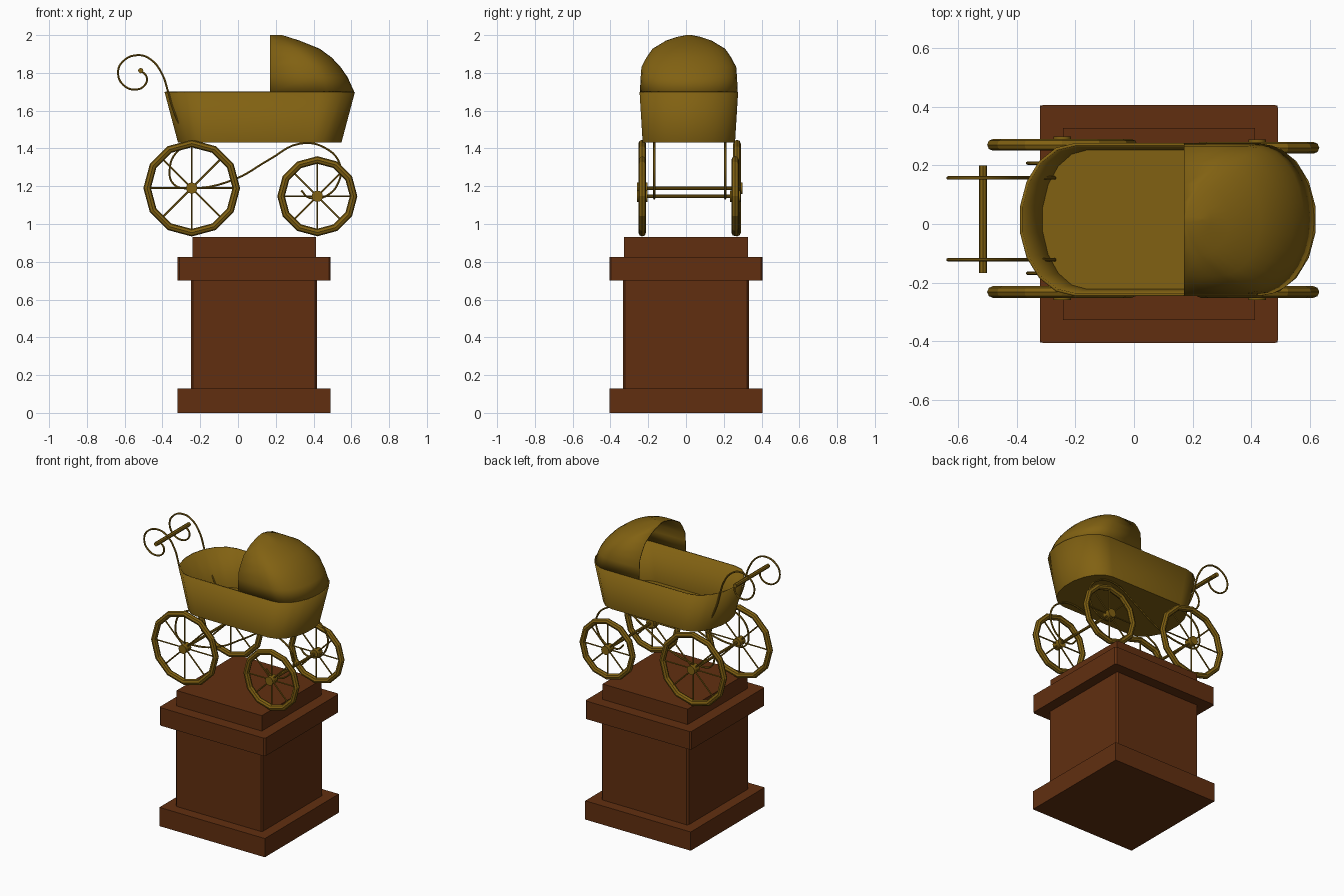
import bpy, bmesh
from math import pi, sin, cos
from mathutils import Vector

if "Cube" in bpy.data.objects:
    bpy.data.objects.remove(bpy.data.objects["Cube"])

YC = 0.015   # centre line of the carriage


def material(name, rgb):
    m = bpy.data.materials.new(name)
    m.diffuse_color = (*rgb, 1)
    m.use_nodes = True
    m.node_tree.nodes["Principled BSDF"].inputs["Base Color"].default_value = m.diffuse_color
    return m


BRASS = material("brass", (0.22, 0.12, 0.006))
BROWN = material("brown_stone", (0.12, 0.028, 0.005))


def finish(name, mat, smooth=False):
    o = bpy.context.object
    o.name = name
    o.data.materials.clear()
    o.data.materials.append(mat)
    if smooth:
        bpy.ops.object.shade_smooth_by_angle(angle=0.6)
    return o


def block(name, half, z0, z1, chamfer=0.0):
    bpy.ops.mesh.primitive_cube_add(size=1, location=(0.085, 0, (z0 + z1) / 2))
    o = finish(name, BROWN)
    o.data.transform(((2 * half, 0, 0, 0), (0, 2 * half, 0, 0), (0, 0, z1 - z0, 0), (0, 0, 0, 1)))
    if chamfer:
        bm = bmesh.new()
        bm.from_mesh(o.data)
        edges = [e for e in bm.edges if abs(e.verts[0].co.z - e.verts[1].co.z) > 0.01]
        bmesh.ops.bevel(bm, geom=edges, offset=chamfer, segments=1, affect='EDGES')
        bm.to_mesh(o.data)
        bm.free()


def rod(name, a, b, r, sides=8):
    a, b = Vector(a), Vector(b)
    d = b - a
    bpy.ops.mesh.primitive_cylinder_add(vertices=sides, radius=r, depth=d.length,
                                        location=(a + b) / 2,
                                        rotation=d.to_track_quat('Z', 'Y').to_euler())
    return finish(name, BRASS, True)


def loft(name, rings, closed, cap, thickness):
    bm = bmesh.new()
    vs = [[bm.verts.new(p) for p in r] for r in rings]
    n = len(rings[0])
    for lo, hi in zip(vs, vs[1:]):
        for i in range(n if closed else n - 1):
            j = (i + 1) % n
            bm.faces.new((lo[i], lo[j], hi[j], hi[i]))
    bm.faces.new(vs[cap])
    bmesh.ops.recalc_face_normals(bm, faces=bm.faces)
    me = bpy.data.meshes.new(name)
    bm.to_mesh(me)
    bm.free()
    o = bpy.data.objects.new(name, me)
    bpy.context.collection.objects.link(o)
    bpy.ops.object.select_all(action='DESELECT')
    bpy.context.view_layer.objects.active = o
    o.select_set(True)
    finish(name, BRASS, True)
    s = o.modifiers.new("shell", 'SOLIDIFY')
    s.thickness, s.offset = thickness, 0


def tube(name, pts, y, r):
    cu = bpy.data.curves.new(name, 'CURVE')
    cu.dimensions = '3D'
    cu.bevel_depth, cu.bevel_resolution, cu.resolution_u = r, 1, 5
    cu.use_fill_caps = True
    sp = cu.splines.new('BEZIER')
    sp.bezier_points.add(len(pts) - 1)
    for bp, (x, z) in zip(sp.bezier_points, pts):
        bp.co = (x, y, z)
        bp.handle_left_type = bp.handle_right_type = 'AUTO'
    o = bpy.data.objects.new(name, cu)
    bpy.context.collection.objects.link(o)
    bpy.ops.object.select_all(action='DESELECT')
    bpy.context.view_layer.objects.active = o
    o.select_set(True)
    bpy.ops.object.convert(target='MESH')
    finish(name, BRASS, True)


# Pedestal
block("pedestal_base", 0.405, 0, 0.13)
block("pedestal_body", 0.333, 0.13, 0.70, 0.01)
block("pedestal_cap", 0.406, 0.70, 0.825, 0.01)
block("pedestal_top", 0.327, 0.825, 0.932)


# Tub: two straight-sided ovals
def oval(z, straight, end, hw, n=9):
    ring = []
    for s in (1, -1):
        for i in range(n + 1):
            a = -pi / 2 + pi * i / n
            ring.append((0.115 + s * (straight + end * cos(a)), YC + s * hw * sin(a), z))
    return ring


loft("tub", [oval(1.435, 0.275, 0.157, 0.241), oval(1.70, 0.315, 0.187, 0.256)], True, 0, 0.01)


# Hood: U-shaped slices shrinking towards the crown
def hood_slice(z, hw, xe, n=14):
    straight = 0.59 * (xe - 0.17) * min(1, hw / 0.25) ** 0.7
    ring = [(0.17, YC - hw, z)]
    for i in range(n + 1):
        a = -pi / 2 + pi * i / n
        ring.append((0.17 + straight + (xe - 0.17 - straight) * cos(a), YC + hw * sin(a), z))
    return ring + [(0.17, YC + hw, z)]


HOOD = [(1.70, .256, .612), (1.777, .252, .577), (1.83, .248, .54), (1.88, .222, .493),
        (1.926, .19, .43), (1.968, .12, .325), (1.988, .06, .262), (1.998, .01, .23)]
loft("hood", [hood_slice(*h) for h in HOOD], False, -1, 0.006)


# Wheels with eight spokes, hubs and axles
def wheel(name, x, y, z, R):
    bpy.ops.mesh.primitive_torus_add(location=(x, y, z), rotation=(pi / 2, 0, 0),
                                     major_segments=12, minor_segments=8,
                                     major_radius=R - 0.02, minor_radius=0.02)
    finish(name + "_rim", BRASS)
    for k in range(4):
        a = k * pi / 4
        dx, dz = (R - 0.025) * cos(a), (R - 0.025) * sin(a)
        rod(name + "_spokes", (x - dx, y, z - dz), (x + dx, y, z + dz), 0.005, 6)
    rod(name + "_hub", (x, y - 0.028, z), (x, y + 0.028, z), 0.03, 12)


for name, x, z, R, yl, yr in (("rear_wheel", -0.245, 1.19, 0.256, -0.232, 0.27),
                              ("front_wheel", 0.42, 1.147, 0.212, -0.232, 0.26)):
    wheel(name + "_near", x, yl, z, R)
    wheel(name + "_far", x, yr, z, R)
    rod(name + "_axle", (x, yl, z), (x, yr, z), 0.009)

# Scrolled springs under the tub
SPRING = [(-.24, 1.43), (-.32, 1.385), (-.36, 1.305), (-.34, 1.21), (-.24, 1.19), (-.02, 1.236),
          (.167, 1.342), (.325, 1.425), (.457, 1.405), (.54, 1.315), (.527, 1.21), (.47, 1.15),
          (.42, 1.137), (.37, 1.142), (.335, 1.178)]
for y in (-0.168, 0.208):
    tube("spring", SPRING, y, 0.006)

# Scrolled handle arms and grip
ARM = [(-.27, 1.45), (-.345, 1.61), (-.373, 1.71), (-.40, 1.79), (-.458, 1.868), (-.53, 1.894),
       (-.61, 1.86), (-.635, 1.8), (-.606, 1.735), (-.537, 1.712), (-.49, 1.74), (-.484, 1.78),
       (-.515, 1.812)]
for y in (-0.122, 0.157):
    tube("handle_arm", ARM, y, 0.006)
rod("handle_grip", (-0.515, -0.167, 1.812), (-0.515, 0.2, 1.812), 0.014)
